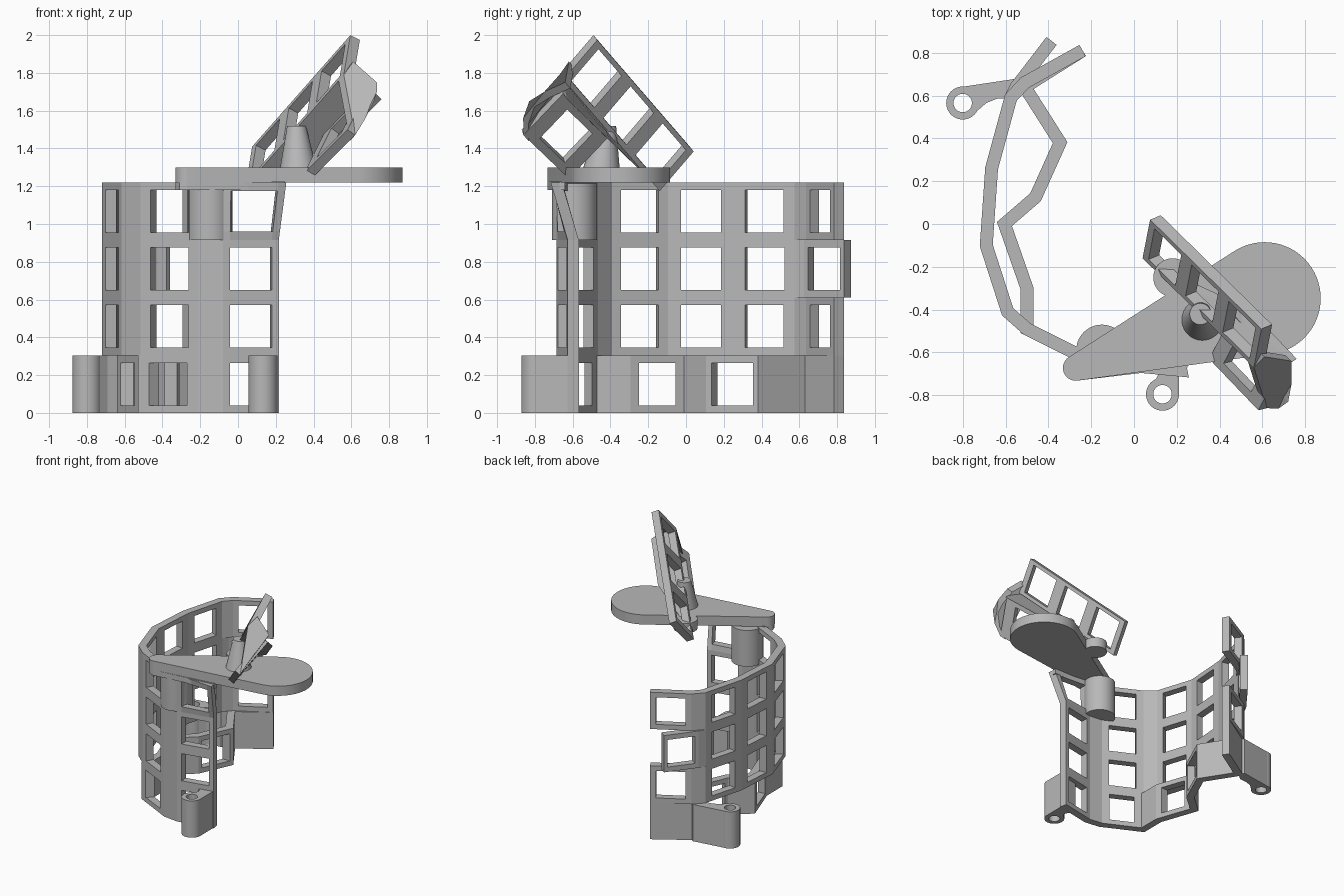
import bpy, bmesh, math
from mathutils import Vector

cube = bpy.data.objects.get("Cube")
if cube:
    bpy.data.objects.remove(cube)

grey = bpy.data.materials.new("plain grey")
grey.use_nodes = True
grey.diffuse_color = (0.48, 0.48, 0.48, 1)
grey.node_tree.nodes["Principled BSDF"].inputs["Base Color"].default_value = (0.48, 0.48, 0.48, 1)

THICK = 0.06
ROW = 0.305
OPENING = 0.225


def finish(bm, name, smooth=False):
    bmesh.ops.remove_doubles(bm, verts=bm.verts, dist=0.0001)
    bmesh.ops.recalc_face_normals(bm, faces=bm.faces)
    mesh = bpy.data.meshes.new(name)
    bm.to_mesh(mesh)
    bm.free()
    mesh.materials.append(grey)
    ob = bpy.data.objects.new(name, mesh)
    bpy.context.collection.objects.link(ob)
    if smooth:
        bpy.ops.object.select_all(action='DESELECT')
        ob.select_set(True)
        bpy.context.view_layer.objects.active = ob
        bpy.ops.object.shade_smooth_by_angle(angle=math.radians(35))
    return ob


def panel(name, front, back, window=True):
    """Slab between two quads (bl, br, tr, tl), with a central opening."""
    bm = bmesh.new()
    front = [Vector(p) for p in front]
    back = [Vector(p) for p in back]
    wide = (front[1] - front[0]).length
    tall = (front[3] - front[0]).length
    a = max(0.1, (1 - OPENING / wide) / 2)
    b = max(0.1, (1 - OPENING / tall) / 2)

    def grid(q):
        return [[bm.verts.new(q[0].lerp(q[1], s).lerp(q[3].lerp(q[2], s), t))
                 for s in (0, a, 1 - a, 1)] for t in (0, b, 1 - b, 1)]
    f, k = grid(front), grid(back)
    for g in (f, k):
        for i in range(3):
            for j in range(3):
                if not (window and i == 1 and j == 1):
                    bm.faces.new((g[i][j], g[i][j + 1], g[i + 1][j + 1], g[i + 1][j]))

    def rim(lo, hi):
        loop = [(lo, j) for j in range(lo, hi)] + [(i, hi) for i in range(lo, hi)]
        loop += [(hi, j) for j in range(hi, lo, -1)] + [(i, lo) for i in range(hi, lo, -1)]
        for (i, j), (m, n) in zip(loop, loop[1:] + loop[:1]):
            bm.faces.new((f[i][j], f[m][n], k[m][n], k[i][j]))
    rim(0, 3)
    if window:
        rim(1, 2)
    return finish(bm, name)


def prism(name, points, offset, smooth=False):
    bm = bmesh.new()
    a = [bm.verts.new(p) for p in points]
    b = [bm.verts.new(Vector(p) + Vector(offset)) for p in points]
    bm.faces.new(a)
    bm.faces.new(b[::-1])
    for i in range(len(a)):
        j = (i + 1) % len(a)
        bm.faces.new((a[i], a[j], b[j], b[i]))
    return finish(bm, name, smooth)


def circle(x, y, r, n=40):
    return [(x + r * math.cos(math.tau * i / n), y + r * math.sin(math.tau * i / n)) for i in range(n)]


def flat(points, z):
    return [(x, y, z) for x, y in points]


def mitre(path, dist):
    """Offset a plan path sideways with mitred corners."""
    pts = [Vector(p) for p in path]
    dirs = [(q - p).normalized() for p, q in zip(pts, pts[1:])]
    out = []
    for i, p in enumerate(pts):
        d0, d1 = dirs[max(i - 1, 0)], dirs[min(i, len(dirs) - 1)]
        n0, n1 = Vector((-d0.y, d0.x)), Vector((-d1.y, d1.x))
        m = (n0 + n1).normalized()
        out.append(p + m * dist / max(m.dot(n1), 0.4))
    return out


def wall(name, path, windows, row, lean=(0, 0)):
    z0, z1 = row * ROW, (row + 1) * ROW
    sides = mitre(path, THICK / 2), mitre(path, -THICK / 2)
    for i in range(len(path) - 1):
        quads = []
        for s in sides:
            p, q = s[i], s[i + 1]
            top = p + Vector(lean) if i == 0 else p
            quads.append([(*p, z0), (*q, z0), (*q, z1), (*top, z1)])
        panel(f"{name}_{row}_{i}", quads[0], quads[1], i in windows)


# Curved lattice wall in stacked rows, the lowest one folded inwards
front_path = [(0.21, -0.597), (-0.08, -0.655), (-0.2, -0.64), (-0.5, -0.49)]
side_path = front_path + [(-0.59, -0.41), (-0.69, -0.1), (-0.665, 0.26), (-0.575, 0.59)]
back_path = side_path + [(-0.51, 0.66), (-0.24, 0.81)]
wall("lattice_wall", back_path, {0, 2, 4, 5, 6, 8}, 1)
wall("lattice_wall", side_path + [(-0.55, 0.64), (-0.385, 0.855)], {0, 2, 4, 5, 6, 8}, 2)
wall("lattice_wall", back_path, {0, 2, 4, 5, 6, 8}, 3, lean=(0.04, -0.09))
wall("folded_base_wall", front_path + [(-0.5, -0.3), (-0.605, 0), (-0.46, 0.125),
     (-0.345, 0.38), (-0.51, 0.64), (-0.24, 0.81)], {0, 2, 4, 6}, 0)


# Hinge arms at the base: tube plus web
def hinge(name, x, y, web):
    bm = bmesh.new()
    rings = [[bm.verts.new((*p, z)) for p in circle(x, y, r)]
             for r, z in ((0.077, 0), (0.077, ROW), (0.043, ROW), (0.043, 0))]
    for a, b in zip(rings, rings[1:] + rings[:1]):
        for i in range(len(a)):
            j = (i + 1) % len(a)
            bm.faces.new((a[i], a[j], b[j], b[i]))
    finish(bm, name + "_tube", True)
    prism(name + "_web", flat(web, 0), (0, 0, ROW))


hinge("back_hinge", -0.8, 0.565,
      [(-0.8, 0.641), (-0.54, 0.68), (-0.5, 0.65), (-0.57, 0.59), (-0.64, 0.585),
       (-0.69, 0.565), (-0.73, 0.53), (-0.755, 0.575), (-0.78, 0.61)])
hinge("front_hinge", 0.133, -0.795,
      [(0.21, -0.795), (0.21, -0.6), (0.06, -0.63), (0.11, -0.66), (0.12, -0.69),
       (0.1, -0.73), (0.14, -0.748), (0.175, -0.77)])

# Sleeve under the tip of the top plate
prism("sleeve", flat(circle(-0.15, -0.59, 0.12), 3 * ROW), (0, 0, 0.3), True)

# Teardrop top plate
bm = bmesh.new()
for z in (1.22, 1.3):
    for p in circle(0.61, -0.347, 0.262, 64) + circle(-0.272, -0.672, 0.06, 32):
        bm.verts.new((*p, z))
bmesh.ops.convex_hull(bm, input=bm.verts)
bmesh.ops.dissolve_limit(bm, angle_limit=0.01, verts=bm.verts, edges=bm.edges)
finish(bm, "top_plate", True)
prism("plate_boss", flat(circle(0.18, -0.25, 0.09), 1.22), (0, 0, 0.08), True)
prism("plate_lip", flat([(-0.33, -0.67), (-0.31, -0.718), (-0.27, -0.732), (0.25, -0.67),
      (0.25, -0.64), (-0.08, -0.64), (-0.29, -0.6)], 1.18), (0, 0, 0.045))

# Tilted ladder frame with three openings
low, high = Vector((0.04, -0.16, 1.2)), Vector((0.075, 0.02, 1.41))
along = Vector((0.52, -0.51, 0.59))
normal = -along.cross(high - low).normalized() * THICK
for i in range(3):
    a, b = along * (i / 3), along * ((i + 1) / 3)
    quad = [low + a, low + b, high + b, high + a]
    panel(f"ladder_frame_{i}", quad, [p + normal for p in quad])

# Second tilted frame, joined to the ladder by an end plate and a shelf
quad = [Vector(p) for p in ((0.39, -0.62, 1.24), (0.62, -0.86, 1.47),
                            (0.73, -0.65, 1.69), (0.5, -0.41, 1.46))]
inward = (quad[1] - quad[0]).cross(quad[3] - quad[0]).normalized() * 0.05
if inward.x > 0:
    inward = -inward
panel("lower_tilted_frame", quad, [p + inward for p in quad])
tip = low + along
prism("end_plate", [(0.61, -0.62, 1.86), (0.735, -0.64, 1.75), (0.735, -0.75, 1.7),
      (0.72, -0.83, 1.65), (0.675, -0.862, 1.56), (0.62, -0.86, 1.47), tip],
      along.normalized() * -0.05)
prism("shelf", [tip, low.lerp(tip, 0.15), quad[3], quad[2]], (0.03, 0.02, -0.03))

# Tapered post between plate and shelf
bm = bmesh.new()
ends = [[bm.verts.new((*p, z)) for p in circle(x, y, r)]
        for x, y, r, z in ((0.32, -0.45, 0.1, 1.28), (0.31, -0.42, 0.05, 1.52))]
for i in range(40):
    j = (i + 1) % 40
    bm.faces.new((ends[0][i], ends[0][j], ends[1][j], ends[1][i]))
bm.faces.new(ends[0])
bm.faces.new(ends[1])
finish(bm, "support_post", True)
